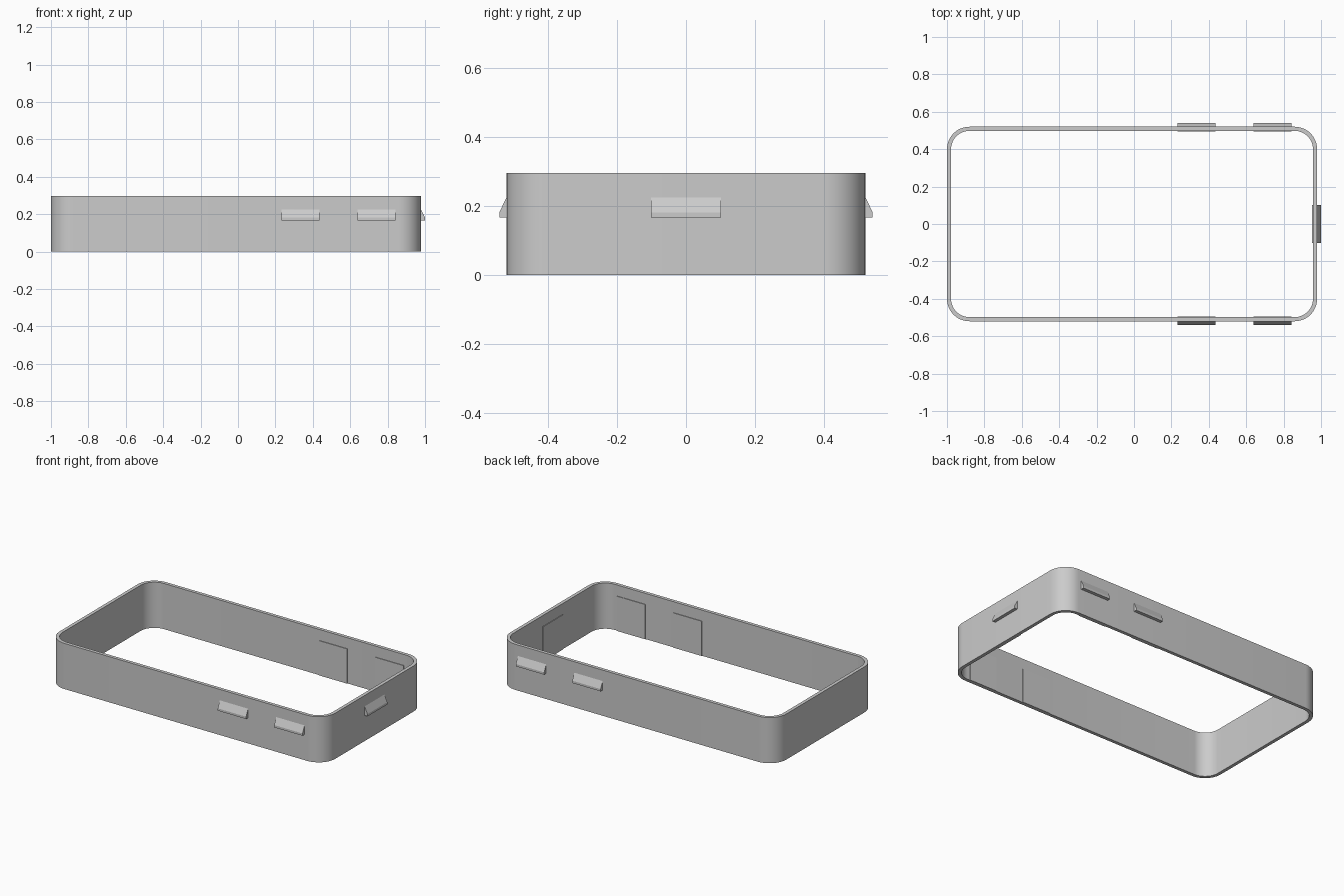
import bpy, bmesh, math
from mathutils import Vector, Matrix

if "Cube" in bpy.data.objects:
    bpy.data.objects.remove(bpy.data.objects["Cube"], do_unlink=True)

X0, X1, HALF_Y = -1.0, 0.979, 0.52
HEIGHT, WALL, RADIUS, STEPS = 0.296, 0.022, 0.12, 12

grey = bpy.data.materials.new("plain grey")
grey.use_nodes = True
grey.diffuse_color = (0.6, 0.6, 0.6, 1)
grey.node_tree.nodes["Principled BSDF"].inputs["Base Color"].default_value = (0.6, 0.6, 0.6, 1)


def finish(name, bm):
    bmesh.ops.recalc_face_normals(bm, faces=bm.faces)
    mesh = bpy.data.meshes.new(name)
    bm.to_mesh(mesh)
    bm.free()
    mesh.materials.append(grey)
    obj = bpy.data.objects.new(name, mesh)
    bpy.context.collection.objects.link(obj)
    bpy.ops.object.select_all(action='DESELECT')
    obj.select_set(True)
    bpy.context.view_layer.objects.active = obj
    bpy.ops.object.shade_smooth_by_angle(angle=math.radians(25))
    return obj


def rounded_outline(inset):
    """Rounded rectangle, moved inwards by the inset."""
    r = RADIUS - inset
    points = []
    corners = [(X1, 1), (X0, 1), (X0, -1), (X1, -1)]
    for i, (x, side) in enumerate(corners):
        cx = x - RADIUS if x > 0 else x + RADIUS
        cy = side * (HALF_Y - RADIUS)
        for k in range(STEPS + 1):
            a = (i + k / STEPS) * math.pi / 2
            points.append((cx + r * math.cos(a), cy + r * math.sin(a)))
    return points


# Rounded frame wall, open at top and bottom
bm = bmesh.new()
loops = [[bm.verts.new((x, y, z)) for x, y in rounded_outline(inset)]
         for inset, z in [(0, 0), (0, HEIGHT), (WALL, HEIGHT), (WALL, 0)]]
count = len(loops[0])
for a, b in zip(loops, loops[1:] + loops[:1]):
    for i in range(count):
        j = (i + 1) % count
        bm.faces.new((a[i], a[j], b[j], b[i]))
finish("frame_wall", bm)

# Snap clip profile: wedge outside, thin backing pad inside (outward, up)
PROFILE = [(-0.026, 0), (-0.01, 0), (-0.01, 0.166), (0.021, 0.166),
           (0.021, 0.181), (0, 0.225), (-0.026, 0.225)]


def clip(name, x, y, turn, width=0.203):
    """Extrude the profile sideways, facing outwards along the turned axis."""
    bm = bmesh.new()
    face = bm.faces.new([bm.verts.new((d, -width / 2, z)) for d, z in PROFILE])
    extruded = bmesh.ops.extrude_face_region(bm, geom=[face])["geom"]
    bmesh.ops.translate(bm, vec=Vector((0, width, 0)),
                        verts=[v for v in extruded if isinstance(v, bmesh.types.BMVert)])
    place = Matrix.Translation((x, y, 0)) @ Matrix.Rotation(turn, 4, 'Z')
    bmesh.ops.transform(bm, matrix=place, verts=bm.verts)
    finish(name, bm)


# Two clips on each long side, one on the end
for side, label in [(-1, "front"), (1, "back")]:
    for x, spot in [(0.335, "inner"), (0.74, "outer")]:
        clip(f"{label}_{spot}_clip", x, side * HALF_Y, side * math.pi / 2)
clip("end_clip", X1, 0, 0)
